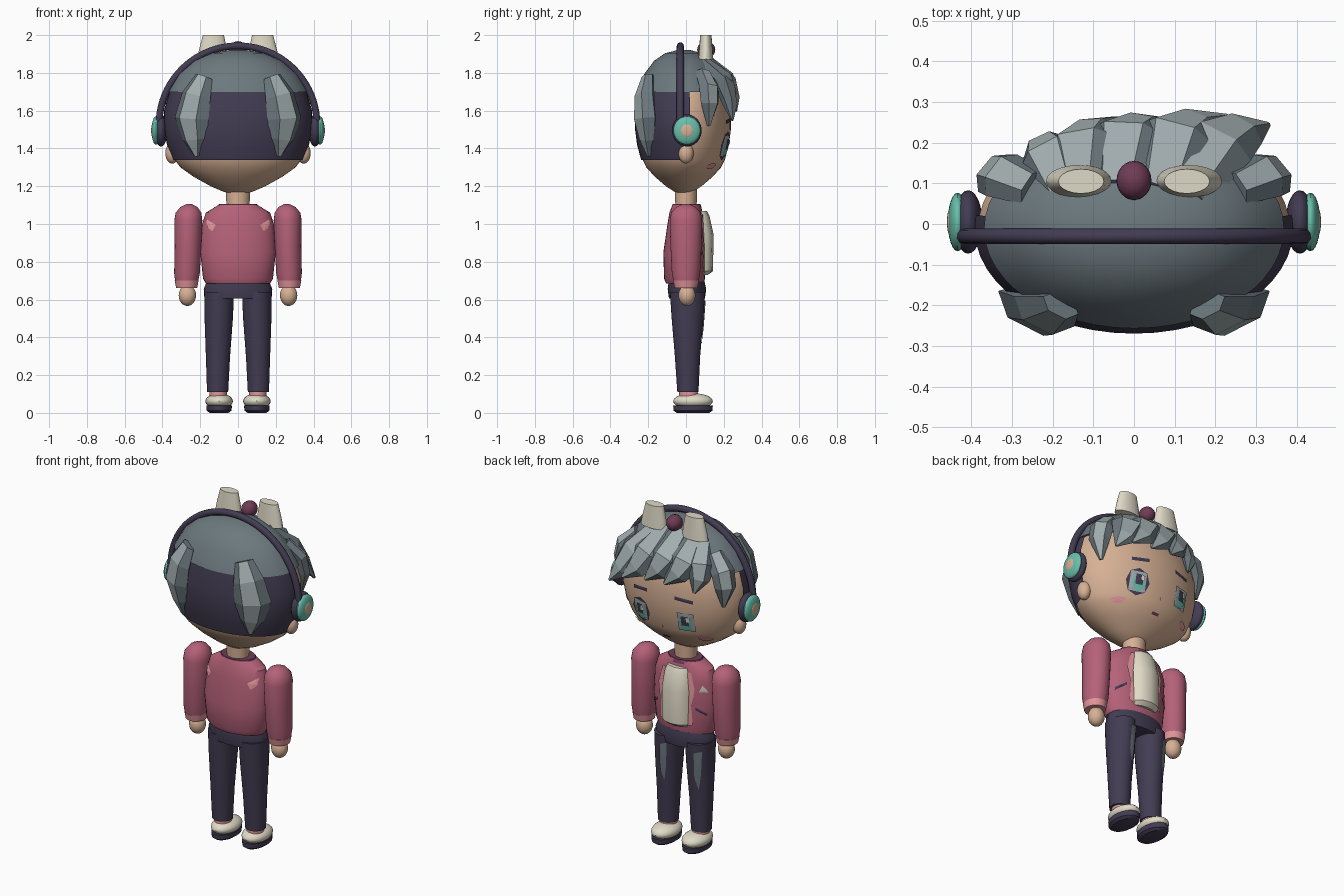
import bpy, bmesh, math
from mathutils import Vector
from mathutils.bvhtree import BVHTree

if "Cube" in bpy.data.objects:
    bpy.data.objects.remove(bpy.data.objects["Cube"])


def material(name, *rgb):
    m = bpy.data.materials.new(name)
    m.use_nodes = True
    m.diffuse_color = (*rgb, 1)
    m.node_tree.nodes["Principled BSDF"].inputs["Base Color"].default_value = (*rgb, 1)
    return m


SKIN = material("skin", .68, .44, .30)
HAIR = material("grey hair", .15, .19, .21)
SHINE = material("light grey hair", .36, .42, .43)
NAVY = material("dark navy", .055, .045, .085)
PINK = material("jacket pink", .46, .12, .19)
LIGHT = material("light pink", .75, .30, .32)
CREAM = material("cream", .74, .70, .57)
TEAL = material("teal", .14, .52, .41)
MAROON = material("maroon", .16, .045, .09)


def build(name, bm, mats, smooth=True):
    bmesh.ops.recalc_face_normals(bm, faces=bm.faces)
    me = bpy.data.meshes.new(name)
    bm.to_mesh(me)
    bm.free()
    ob = bpy.data.objects.new(name, me)
    bpy.context.collection.objects.link(ob)
    for m in mats:
        me.materials.append(m)
    if smooth:
        bpy.ops.object.select_all(action='DESELECT')
        ob.select_set(True)
        bpy.context.view_layer.objects.active = ob
        bpy.ops.object.shade_smooth_by_angle(angle=math.radians(35))
    return ob


def skin_rings(bm, rings, caps=True):
    """Bridge lists of points into a tube."""
    vs = [[bm.verts.new(p) for p in r] for r in rings]
    n = len(vs[0])
    for a, b in zip(vs, vs[1:]):
        for i in range(n):
            f = bm.faces.new((a[i], a[(i + 1) % n], b[(i + 1) % n], b[i]))
            f.material_index = 0
    if caps:
        bm.faces.new(vs[0])
        bm.faces.new(vs[-1])


def loft(name, rings, mat, segs=32, keep=None):
    """Stack of ellipses (cx, cy, z, rx, ry)."""
    bm = bmesh.new()
    angs = [2 * math.pi * i / segs for i in range(segs)]
    skin_rings(bm, [[(cx + rx * math.cos(a), cy + ry * math.sin(a), z) for a in angs]
                    for cx, cy, z, rx, ry in rings], keep is None)
    if keep:
        bmesh.ops.delete(bm, geom=[f for f in bm.faces if not keep(f.calc_center_median())],
                         context='FACES')
    return build(name, bm, [mat])


def ball(name, c, r, mat, segs=24):
    bm = bmesh.new()
    bmesh.ops.create_uvsphere(bm, u_segments=segs, v_segments=segs // 2, radius=1)
    for v in bm.verts:
        v.co = Vector(c) + Vector([a * b for a, b in zip(v.co, r)])
    return build(name, bm, [mat])


def lock(name, path, widths, thick):
    """Faceted hair strand following the head, with a bright outer facet."""
    pts = [Vector(p) for p in path]
    rings = []
    for i, p in enumerate(pts):
        t = (pts[min(i + 1, len(pts) - 1)] - pts[max(i - 1, 0)]).normalized()
        n = Vector((p.x, p.y * 2.3, (p.z - 1.53) * .6))
        n = (n - t * n.dot(t)).normalized()
        s = t.cross(n)
        rings.append([p + s * widths[i] * math.cos(k * math.pi / 3)
                      + n * thick[i] * math.sin(k * math.pi / 3) for k in range(6)])
    bm = bmesh.new()
    skin_rings(bm, rings)
    for i, f in enumerate(bm.faces):
        f.material_index = 1 if i < 6 * (len(pts) - 1) and i % 6 == 1 else 0
    return build(name, bm, [HAIR, SHINE], False)


def plate(name, target, pts, mat, lift=.006, d=1):
    """Thin painted shape laid on a surface, projected along y."""
    tree = BVHTree.FromPolygons([v.co for v in target.data.vertices],
                                [p.vertices for p in target.data.polygons])
    mid = (sum(p[0] for p in pts) / len(pts), sum(p[1] for p in pts) / len(pts))
    bm = bmesh.new()
    vs = []
    for x, z in [mid] + list(pts):
        hit, nor, _, _ = tree.ray_cast(Vector((x, d, z)), Vector((0, -d, 0)))
        if hit is None:
            hit, nor = Vector((x, 0, z)), Vector((0, d, 0))
        vs.append(bm.verts.new(hit + nor * lift))
    for i in range(1, len(vs)):
        bm.faces.new((vs[0], vs[i], vs[i % (len(vs) - 1) + 1]))
    return build(name, bm, [mat], False)


def oval(x, z, rx, rz, n=12):
    return [(x + rx * math.cos(2 * math.pi * i / n), z + rz * math.sin(2 * math.pi * i / n))
            for i in range(n)]


def rect(x, z, rx, rz, slant=0):
    return [(x - rx, z - rz - slant), (x + rx, z - rz + slant),
            (x + rx, z + rz + slant), (x - rx, z + rz - slant)]


# Head, dark undercut at the back and hair cap
PROFILE = [(1.16, .03), (1.17, .075), (1.2, .145), (1.25, .235), (1.3, .305), (1.34, .335),
           (1.42, .368), (1.5, .384), (1.6, .384), (1.7, .355), (1.78, .3), (1.85, .22),
           (1.89, .13), (1.907, .03)]


def head_rings(lo, hi, grow):
    return [(0, -.012, z + grow * (z > 1.75), r + grow, r * .65 + grow)
            for z, r in PROFILE if lo <= z <= hi]


head = loft("head", head_rings(1, 2, 0), SKIN, 48)
loft("back_hair", head_rings(1.34, 1.7, .008), NAVY, 48, lambda c: c.y < .03)
loft("hair_cap", head_rings(1.7, 2, .014), HAIR, 48)

# Fringe swept to one side
for i, (path, w) in enumerate([
        ([(.12, .08, 1.87), (.2, .2, 1.74), (.26, .23, 1.64), (.33, .245, 1.55)], .1),
        ([(.06, .08, 1.88), (.1, .22, 1.76), (.15, .245, 1.68), (.23, .265, 1.6)], .1),
        ([(-.04, .09, 1.88), (-.02, .22, 1.76), (.02, .24, 1.7), (.09, .255, 1.62)], .1),
        ([(-.13, .09, 1.86), (-.13, .2, 1.76), (-.1, .23, 1.7), (-.04, .26, 1.63)], .095),
        ([(-.17, .08, 1.84), (-.21, .17, 1.75), (-.22, .19, 1.68), (-.2, .21, 1.6)], .08)]):
    lock(f"fringe_lock_{i}", path, (w * .7, w, w * .7, .008), (.03, .045, .035, .006))

for s, side in ((1, "left"), (-1, "right")):
    # Strands beside the face and behind
    lock(f"{side}_side_lock", [(s * .25, .09, 1.8), (s * .325, .12, 1.72),
                               (s * .345, .125, 1.64), (s * .33, .12, 1.52)],
         (.05, .065, .06, .01), (.03, .04, .035, .01))
    lock(f"{side}_back_lock", [(s * .18, -.2, 1.78), (s * .22, -.215, 1.68),
                               (s * .245, -.21, 1.56), (s * .23, -.2, 1.45),
                               (s * .215, -.19, 1.36)],
         (.05, .085, .1, .07, .015), (.03, .05, .055, .04, .015))

    # Ears and headphones
    ball(f"{side}_ear", (s * .348, 0, 1.375), (.037, .04, .055), SKIN)
    ball(f"{side}_headphone_pad", (s * .408, .005, 1.495), (.035, .078, .085), NAVY)
    ball(f"{side}_headphone_ring", (s * .434, .005, 1.495), (.024, .072, .075), TEAL)
    ball(f"{side}_headphone_disc", (s * .452, .005, 1.495), (.008, .035, .036), SKIN)

    # Pale horn cups on top
    loft(f"{side}_cup", [(s * .135, .105, 1.87, .082, .04), (s * .133, .105, 1.92, .074, .036),
                         (s * .13, .105, 2, .056, .03)], CREAM, 20)

    # Face details
    if s > 0:
        plate("left_eye_outline", head, oval(.145, 1.415, .066, .076, 8), NAVY, .005)
    plate(f"{side}_eye_white", head, rect(s * .145, 1.415, .045, .055), SHINE, .009)
    plate(f"{side}_iris", head, oval(s * .142, 1.405, .034, .045, 10), TEAL, .012)
    plate(f"{side}_pupil", head, rect(s * .142, 1.425, .02, .028), NAVY, .014)
    plate(f"{side}_eye_glint", head, rect(s * .142 - .018, 1.435, .01, .013), CREAM, .016)
    plate(f"{side}_eyebrow", head, rect(s * .14, 1.545, .05, .01, -s * .006), NAVY)
    plate(f"{side}_blush", head, oval(s * .22, 1.31, .034, .015), LIGHT)

    # Arms
    loft(f"{side}_sleeve", [(s * x, 0, z, rx, ry) for x, z, rx, ry in (
        (.272, .69, .06, .065), (.27, .74, .068, .075), (.265, .88, .07, .082),
        (.263, 1.02, .074, .086), (.262, 1.06, .068, .078), (.26, 1.09, .045, .052),
        (.258, 1.105, .015, .02))], PINK)
    loft(f"{side}_cuff", [(s * .272, 0, .662, .056, .06), (s * .272, 0, .7, .063, .068)], LIGHT)
    ball(f"{side}_hand", (s * .268, .005, .622), (.046, .045, .056), SKIN)

    # Legs and shoes
    leg = loft(f"{side}_trouser_leg", [(s * .108, .01, .11, .056, .056), (s * .106, .008, .3, .064, .067),
                                       (s * .102, .008, .5, .075, .084),
                                       (s * .1, .008, .64, .079, .093)], NAVY)
    x = .085 if s > 0 else -.135
    plate(f"{side}_trouser_patch", leg, [(x - .02, .6), (x + .016, .59), (x + .02, .45),
                                         (x, .37), (x - .012, .46)], HAIR)
    loft(f"{side}_sock", [(s * .105, .015, .07, .046, .052), (s * .105, .012, .125, .046, .048)], LIGHT)
    ball(f"{side}_shoe", (s * .1, .037, .062), (.073, .105, .042), CREAM)
    loft(f"{side}_sole", [(s * .1, .037, 0, .05, .085), (s * .1, .037, .012, .066, .103),
                          (s * .1, .037, .04, .068, .105)], NAVY)

# Headphone band
curve = bpy.data.curves.new("headphone_band", 'CURVE')
curve.dimensions = '3D'
curve.bevel_depth = .019
curve.bevel_resolution = 3
sp = curve.splines.new('POLY')
N = 40
sp.points.add(N)
for i, p in enumerate(sp.points):
    a = math.pi * i / N
    p.co = (.418 * math.cos(a), -.03, 1.525 + .418 * math.sin(a), 1)
curve.materials.append(NAVY)
band = bpy.data.objects.new("headphone_band", curve)
bpy.context.collection.objects.link(band)
bpy.ops.object.select_all(action='DESELECT')
band.select_set(True)
bpy.context.view_layer.objects.active = band
bpy.ops.object.convert(target='MESH')
bpy.ops.object.shade_smooth_by_angle(angle=math.radians(40))

ball("top_bobble", (0, .107, 1.923), (.043, .048, .045), MAROON)
plate("nose", head, [(-.008, 1.352), (.008, 1.352), (0, 1.366)], LIGHT)
plate("mouth", head, rect(0, 1.285, .022, .006), MAROON)

# Torso
loft("neck", [(0, 0, 1.06, .06, .055), (0, 0, 1.2, .065, .06)], SKIN)
jacket = loft("jacket", [(0, -.005, .685, .17, .1), (0, -.008, .71, .185, .108),
                         (0, -.008, .85, .2, .112), (0, 0, 1.0, .19, .098),
                         (0, 0, 1.06, .17, .088), (0, .003, 1.1, .105, .075)], PINK)
loft("collar", [(0, .003, 1.085, .112, .08), (0, .003, 1.106, .1, .073)], MAROON)
loft("trouser_waist", [(0, .005, .605, .17, .095), (0, .005, .655, .182, .102),
                       (0, .003, .695, .165, .095)], NAVY)
loft("shirt_front", [(0, .07, .73, .08, .045), (0, .08, .75, .09, .062), (0, .085, .94, .088, .062),
                     (0, .075, 1.04, .078, .05), (0, .07, 1.07, .065, .04)], CREAM, 12)
for s, side in ((1, "left"), (-1, "right")):
    plate(f"{side}_lapel", jacket, [(s * .075, .74), (s * .105, .75), (s * .1, .86), (s * .115, .95),
                                    (s * .09, 1.05), (s * .07, 1.05)], LIGHT, .008)
    plate(f"{side}_pocket", jacket, rect(s * .145, .83, .026, .008, -s * .018), NAVY)
    plate(f"{side}_back_stripe", jacket, [(s * .115, .995), (s * .165, 1.025), (s * .16, .985),
                                          (s * .135, .96)], LIGHT, .006, -1)
plate("badge", jacket, [(-.135, .945), (-.175, .945), (-.15, .985)], CREAM)
